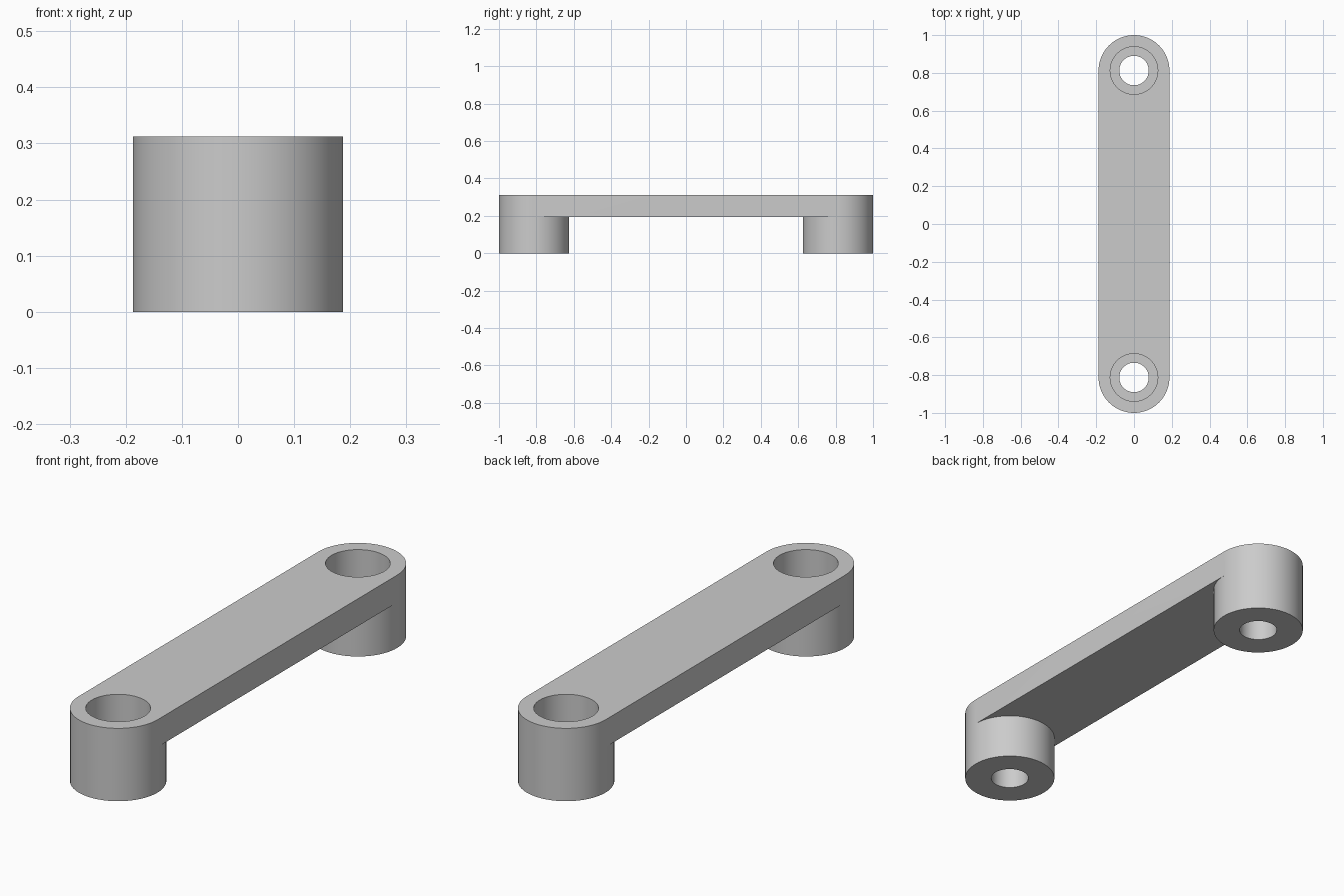
import bpy, bmesh, math

if "Cube" in bpy.data.objects:
    bpy.data.objects.remove(bpy.data.objects["Cube"])

SEG = 64
R_OUT, R_BORE, R_HOLE = 0.1875, 0.126, 0.078
CY = 0.8125                                   # post centre distance
TOP, UNDER, SEAT = 0.3125, 0.195, 0.125       # bar top, bar underside, counterbore floor

bm = bmesh.new()


def arc(r, cy, start, count):
    return [(r * math.cos(2 * math.pi * (start + i) / SEG),
             cy + r * math.sin(2 * math.pi * (start + i) / SEG)) for i in range(count)]


def ring(pts, z):
    return [bm.verts.new((x, y, z)) for x, y in pts]


def bridge(a, b):
    n = len(a)
    for i in range(n):
        j = (i + 1) % n
        bm.faces.new((a[i], a[j], b[j], b[i]))


def fill(loops):
    edges = []
    for vs in loops:
        for i, v in enumerate(vs):
            w = vs[(i + 1) % len(vs)]
            edges.append(bm.edges.get((v, w)) or bm.edges.new((v, w)))
    bmesh.ops.triangle_fill(bm, edges=edges, use_beauty=True)


# Bar: rounded outline wall
H = SEG // 2
outline = arc(R_OUT, CY, 0, H + 1) + arc(R_OUT, -CY, H, H + 1)
bar_top = ring(outline, TOP)
bridge(ring(outline, UNDER), bar_top)

# Posts with stepped screw holes
bore_tops = []
for cy in (-CY, CY):
    steps = [(R_OUT, UNDER), (R_OUT, 0), (R_HOLE, 0), (R_HOLE, SEAT), (R_BORE, SEAT), (R_BORE, TOP)]
    rings = [ring(arc(r, cy, 0, SEG), z) for r, z in steps]
    for a, b in zip(rings, rings[1:]):
        bridge(a, b)
    bore_tops.append(rings[-1])

# Bar top face around the holes, and underside between the posts
fill([bar_top] + bore_tops)
fill([ring(arc(R_OUT, CY, H, H + 1) + arc(R_OUT, -CY, 0, H + 1), UNDER)])

bmesh.ops.remove_doubles(bm, verts=bm.verts, dist=1e-5)
bmesh.ops.recalc_face_normals(bm, faces=bm.faces)

mesh = bpy.data.meshes.new("bracket_bar")
bm.to_mesh(mesh)
bm.free()
bar = bpy.data.objects.new("bracket_bar", mesh)
bpy.context.collection.objects.link(bar)

# Plain grey finish
grey = bpy.data.materials.new("grey")
grey.diffuse_color = (0.6, 0.6, 0.6, 1)
grey.use_nodes = True
grey.node_tree.nodes["Principled BSDF"].inputs["Base Color"].default_value = grey.diffuse_color
mesh.materials.append(grey)

bpy.context.view_layer.objects.active = bar
bar.select_set(True)
bpy.ops.object.shade_smooth_by_angle(angle=math.radians(30))
